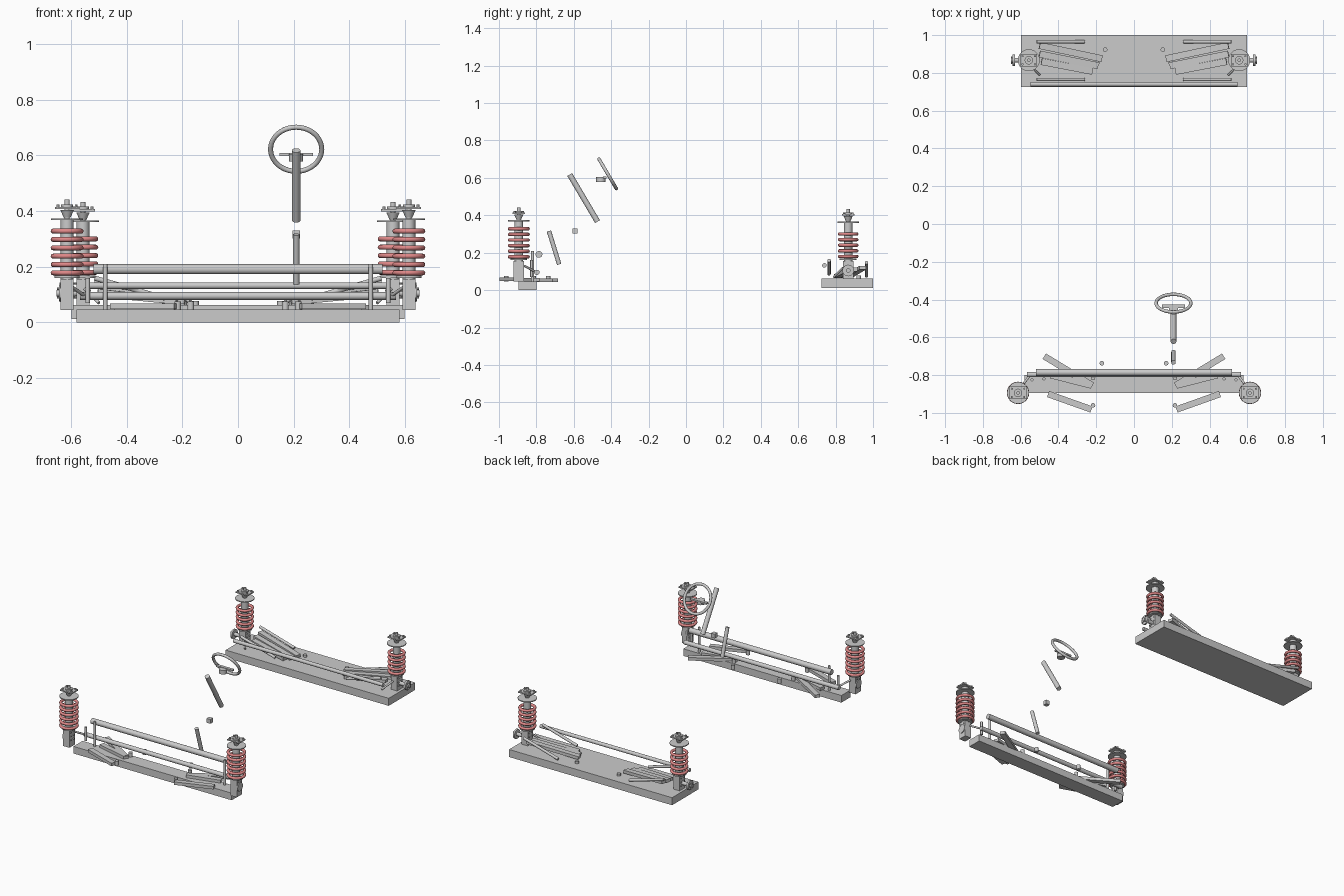
import bpy, math
from mathutils import Vector

if "Cube" in bpy.data.objects:
    bpy.data.objects.remove(bpy.data.objects["Cube"])

red = bpy.data.materials.new("spring_red")
red.diffuse_color = (0.75, 0.25, 0.25, 1)
red.use_nodes = True
red.node_tree.nodes["Principled BSDF"].inputs["Base Color"].default_value = red.diffuse_color


def smooth():
    bpy.ops.object.shade_smooth_by_angle(angle=math.radians(35))


def box(name, x, y, z):
    """Axis-aligned box from (min, max) ranges."""
    bpy.ops.mesh.primitive_cube_add(size=1, location=[sum(r) / 2 for r in (x, y, z)])
    o = bpy.context.object
    o.name = name
    o.scale = [abs(r[1] - r[0]) for r in (x, y, z)]
    return o


def rod(name, a, b, r, r2=None, sides=24):
    """Cylinder (or cone) between two points."""
    a, b = Vector(a), Vector(b)
    d = b - a
    bpy.ops.mesh.primitive_cone_add(vertices=sides, radius1=r, radius2=r if r2 is None else r2,
                                    depth=d.length, location=(a + b) / 2)
    o = bpy.context.object
    o.name = name
    o.rotation_mode = 'QUATERNION'
    o.rotation_quaternion = Vector((0, 0, 1)).rotation_difference(d.normalized())
    smooth()
    return o


def bar(name, a, b, w, h):
    """Flat bar between two points, width w sideways and height h."""
    a, b = Vector(a), Vector(b)
    d = b - a
    bpy.ops.mesh.primitive_cube_add(size=1, location=(a + b) / 2)
    o = bpy.context.object
    o.name = name
    o.scale = (d.length, w, h)
    o.rotation_euler = (0, -math.atan2(d.z, math.hypot(d.x, d.y)), math.atan2(d.y, d.x))
    return o


def ring(name, loc, major, minor, rot=(0, 0, 0)):
    bpy.ops.mesh.primitive_torus_add(location=loc, rotation=rot, major_radius=major,
                                     minor_radius=minor, major_segments=40, minor_segments=12)
    o = bpy.context.object
    o.name = name
    smooth()
    return o


def strut(tag, s, x, y, coils, z0, seat, spring_r):
    """Coil-over strut: bracket, tube, spring, seat, bump stop, top mount."""
    X = s * x
    up = lambda n, za, zb, r, r2=None, dx=0, dy=0, k=24: rod(
        f"{tag}_{n}", (X + dx, y + dy, za), (X + dx, y + dy, zb), r, r2, k)
    box(f"{tag}_strut_bracket", (X - .023, X + .023), (y - .028, y + .028), (.045, .155))
    up("damper_tube", .10, seat, .023)
    up("lower_spring_seat", .160, .168, .045)
    for i in range(coils):
        ring(f"{tag}_spring_coil", (X, y, z0 + .03 * i), spring_r, .009).data.materials.append(red)
    up("upper_spring_seat", seat - .003, seat + .003, .058)
    up("damper_rod", seat, seat + .07, .009)
    up("bump_stop", seat + .005, seat + .032, .012, .024)
    box(f"{tag}_top_mount", (X - .044, X + .044), (y - .033, y + .033), (seat + .036, seat + .044))
    up("top_mount_boss", seat + .040, seat + .053, .022)
    for dx in (-.033, .033):
        for dy in (-.022, .022):
            up("mount_nut", seat + .042, seat + .053, .006, dx=dx, dy=dy, k=6)
    up("top_nut", seat + .05, seat + .068, .008, k=6)
    # bracket bolts
    for dz in (.09, .115, .14):
        for dy in (-.014, .014):
            rod(f"{tag}_bracket_bolt", (X - .028, y + dy, dz), (X + .028, y + dy, dz), .004, sides=8)


# Main carriers
box("front_crossmember", (-.58, .58), (-.895, -.80), (0, .047))
box("rear_subframe", (-.598, .598), (.725, 1.0), (.012, .062))

for s in (-1, 1):
    side = "left" if s < 0 else "right"
    P = lambda x, y, z: (s * x, y, z)
    F, R = f"front_{side}", f"rear_{side}"
    strut(F, s, .614, -.894, 6, .178, .371, .050)
    strut(R, s, .557, .867, 5, .18, .363, .046)

    # Hubs
    rod(f"{R}_axle", P(.56, .867, .105), P(.652, .867, .105), .012)
    rod(f"{R}_hub_flange", P(.63, .867, .105), P(.642, .867, .105), .031)
    rod(f"{F}_hub_flange", P(.63, -.894, .105), P(.643, -.894, .105), .028)
    for i in range(4):
        a = math.pi / 4 + i * math.pi / 2
        dy, dz = .022 * math.cos(a), .022 * math.sin(a)
        rod(f"{R}_wheel_stud", P(.635, .867 + dy, .105 + dz), P(.65, .867 + dy, .105 + dz), .004, sides=8)

    # Front control arms
    bar(f"{F}_arm_rear", P(.475, -.70, .053), P(.22, -.855, .053), .034, .02)
    bar(f"{F}_arm_middle", P(.44, -.80, .056), P(.225, -.855, .056), .034, .02)
    bar(f"{F}_arm_front", P(.455, -.90, .058), P(.225, -.982, .058), .034, .02)
    for x, y in ((.17, -.737), (.217, -.96), (.217, -.815)):
        rod(f"{F}_arm_bushing", P(x, y, .045), P(x, y, .075), .012)
    # Front drop links and tie rod
    rod(f"{F}_drop_link", P(.477, -.82, .047), P(.477, -.82, .21), .008)
    rod(f"{F}_short_link", P(.54, -.825, .07), P(.54, -.825, .16), .008)
    rod(f"{F}_tie_rod", P(.60, -.865, .13), P(.55, -.80, .095), .006)

    # Rear control arms
    bar(f"{R}_arm_rear", P(.50, .945, .12), P(.17, .875, .078), .036, .02)
    bar(f"{R}_arm_middle", P(.50, .90, .11), P(.19, .838, .075), .036, .02)
    bar(f"{R}_arm_front", P(.49, .86, .10), P(.22, .808, .075), .036, .02)
    for y, z in ((.965, 0), (.765, .012)):
        rod(f"{R}_trailing_link", P(.515, y, .147 + z), P(.262, y, .075 + z), .009)
    for x, y in ((.153, .923), (.195, .852)):
        rod(f"{R}_arm_bushing", P(x, y, .06), P(x, y, .077), .012)
    rod(f"{R}_toe_link", P(.55, .84, .12), P(.50, .79, .07), .006)

# Cross bars
rod("front_stabilizer_bar", (-.52, -.786, .191), (.52, -.786, .191), .018)
rod("steering_rack", (-.567, -.797, .095), (.567, -.797, .095), .014)
rod("rear_stabilizer_bar", (-.548, .74, .132), (.548, .74, .132), .012)

# Steering column, joint and wheel
X = .209
rod("lower_steering_shaft", (X, -.678, .138), (X, -.733, .316), .012)
box("universal_joint", (X - .014, X + .014), (-.608, -.58), (.302, .330))
rod("steering_column", (X, -.473, .366), (X, -.622, .618), .015)
ring("steering_wheel_rim", (X, -.419, .622), .092, .009, (math.radians(-59.5), 0, 0))
rod("steering_wheel_hub", (X, -.455, .578), (X, -.455, .605), .025)
box("steering_wheel_spoke", (X - .06, X + .06), (-.445, -.425), (.597, .608))
